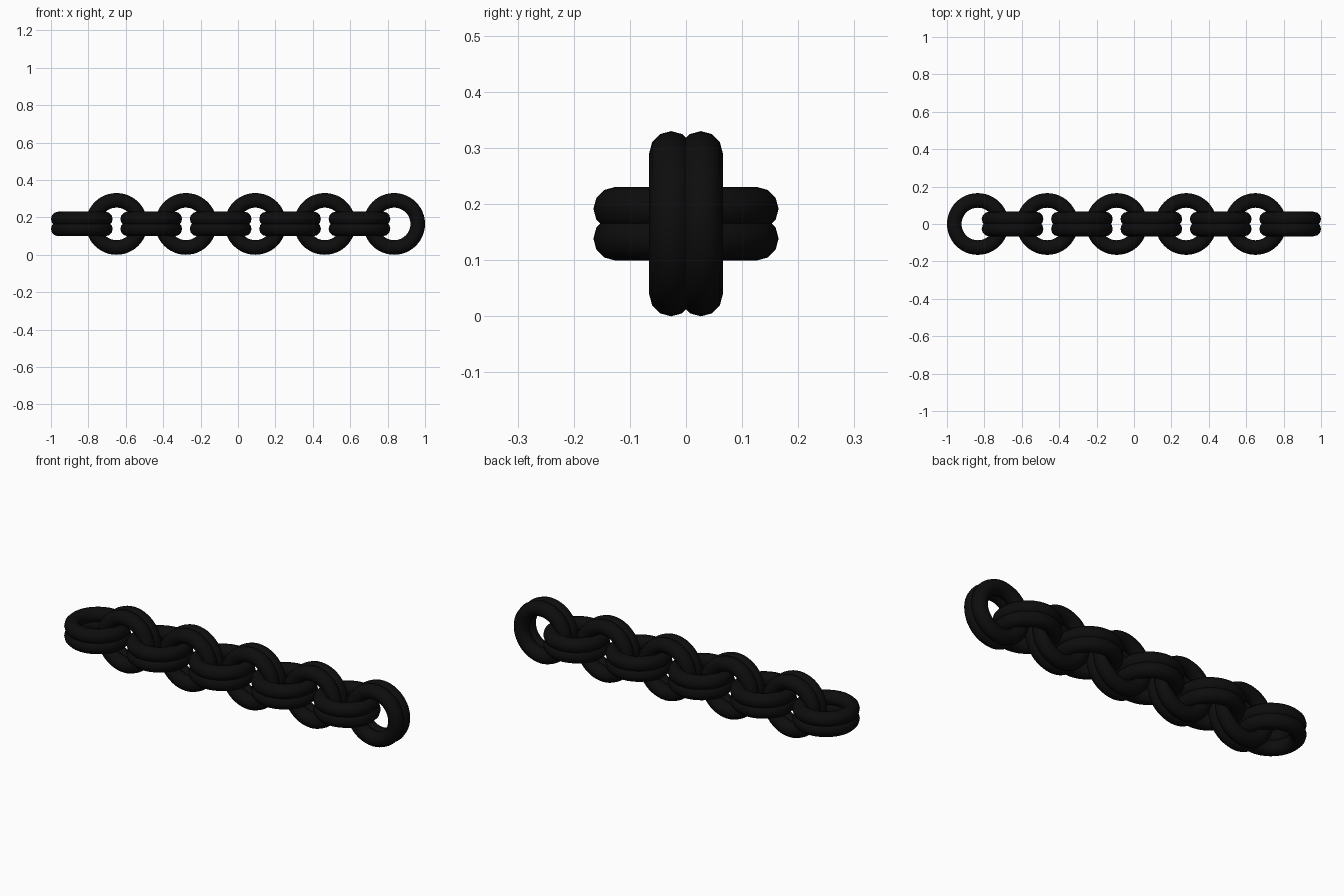
import bpy
import math

if "Cube" in bpy.data.objects:
    bpy.data.objects.remove(bpy.data.objects["Cube"])

R, r = 0.126, 0.039     # ring radius and wire radius
OFFSET = 0.0265         # half the gap between the two rings of one link
COUNT, X0 = 10, -0.835  # links along x
STEP = -2 * X0 / (COUNT - 1)

black = bpy.data.materials.new("black_metal")
black.diffuse_color = (0.004, 0.004, 0.004, 1)
black.use_nodes = True
black.node_tree.nodes["Principled BSDF"].inputs["Base Color"].default_value = black.diffuse_color


def ring(name, location, rotation):
    bpy.ops.mesh.primitive_torus_add(
        major_radius=R, minor_radius=r, major_segments=48, minor_segments=12,
        location=location, rotation=rotation)
    ob = bpy.context.object
    ob.name = name
    ob.data.materials.append(black)
    bpy.ops.object.shade_smooth()


# Each link is a pair of rings, alternating flat and upright
for i in range(COUNT):
    x = X0 + i * STEP
    for side in (-1, 1):
        d = side * OFFSET
        tag = f"{i + 1}_{'a' if side < 0 else 'b'}"
        if i % 2 == 0:
            ring("flat_link_ring_" + tag, (x, 0, R + r + d), (0, 0, 0))
        else:
            ring("upright_link_ring_" + tag, (x, d, R + r), (math.pi / 2, 0, 0))
